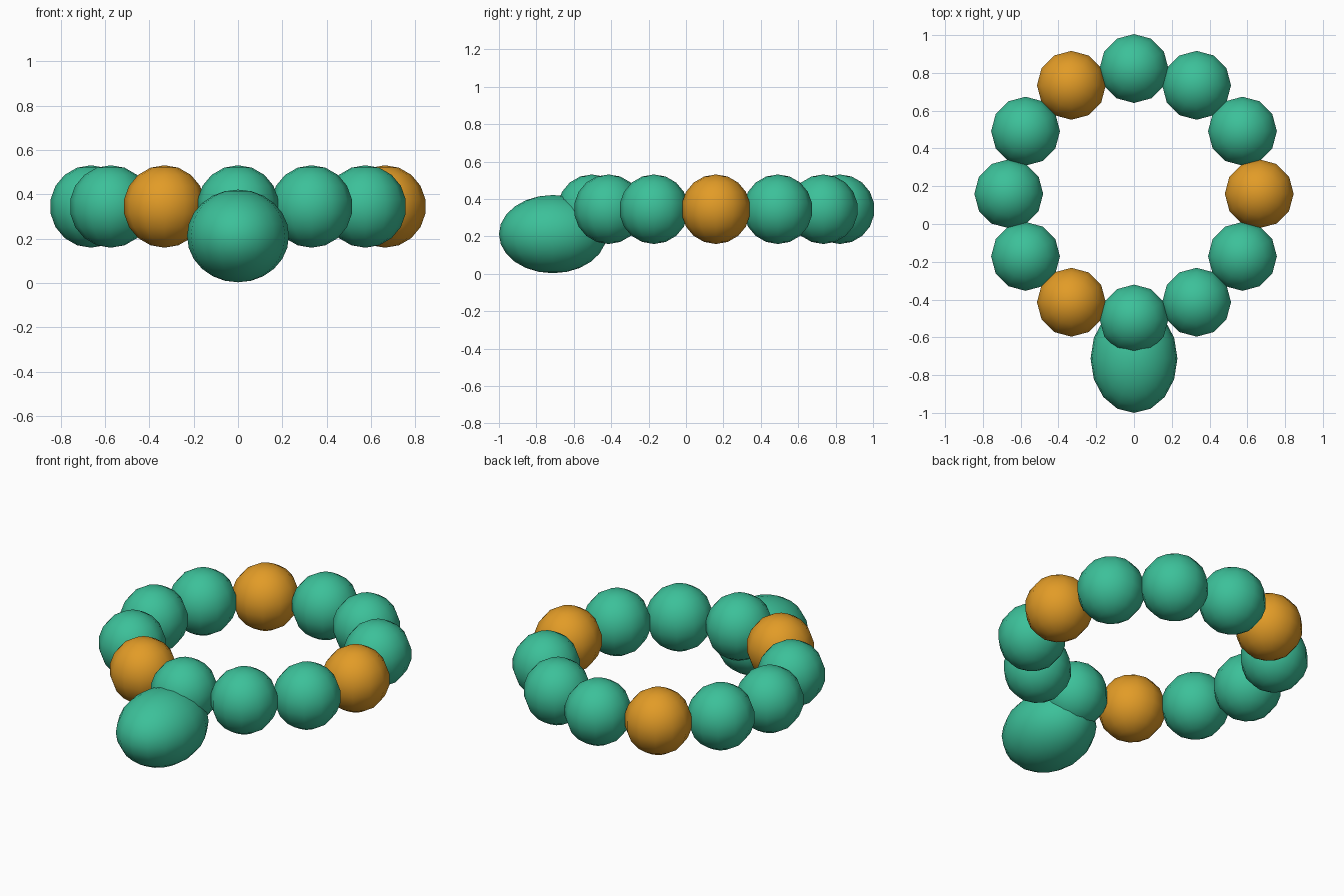
import bpy, math

if "Cube" in bpy.data.objects:
    bpy.data.objects.remove(bpy.data.objects["Cube"])

def material(name, rgb):
    m = bpy.data.materials.new(name)
    m.diffuse_color = (*rgb, 1)
    m.use_nodes = True
    m.node_tree.nodes["Principled BSDF"].inputs["Base Color"].default_value = m.diffuse_color
    return m

teal = material("teal", (0.045, 0.53, 0.32))
amber = material("amber", (0.76, 0.33, 0.02))

def bead(name, loc, size, mat, segs, rings, rot=(0, 0, 0)):
    bpy.ops.mesh.primitive_uv_sphere_add(segments=segs, ring_count=rings, radius=1, location=loc, rotation=rot)
    o = bpy.context.object
    o.name = name
    o.scale = size
    o.data.materials.append(mat)
    bpy.ops.object.shade_smooth()
    return o

# ring of twelve beads, every fourth one amber
for i in range(12):
    a = math.radians(30 * i)
    bead(f"bead_{i + 1}", (0.663 * math.cos(a), 0.16 + 0.663 * math.sin(a), 0.345),
         (0.185, 0.185, 0.186), amber if i % 4 == 0 else teal, 12, 9)

# large oval pendant bead at the front
bead("pendant_bead", (0, -0.712, 0.212), (0.23, 0.288, 0.209), teal, 16, 12)
